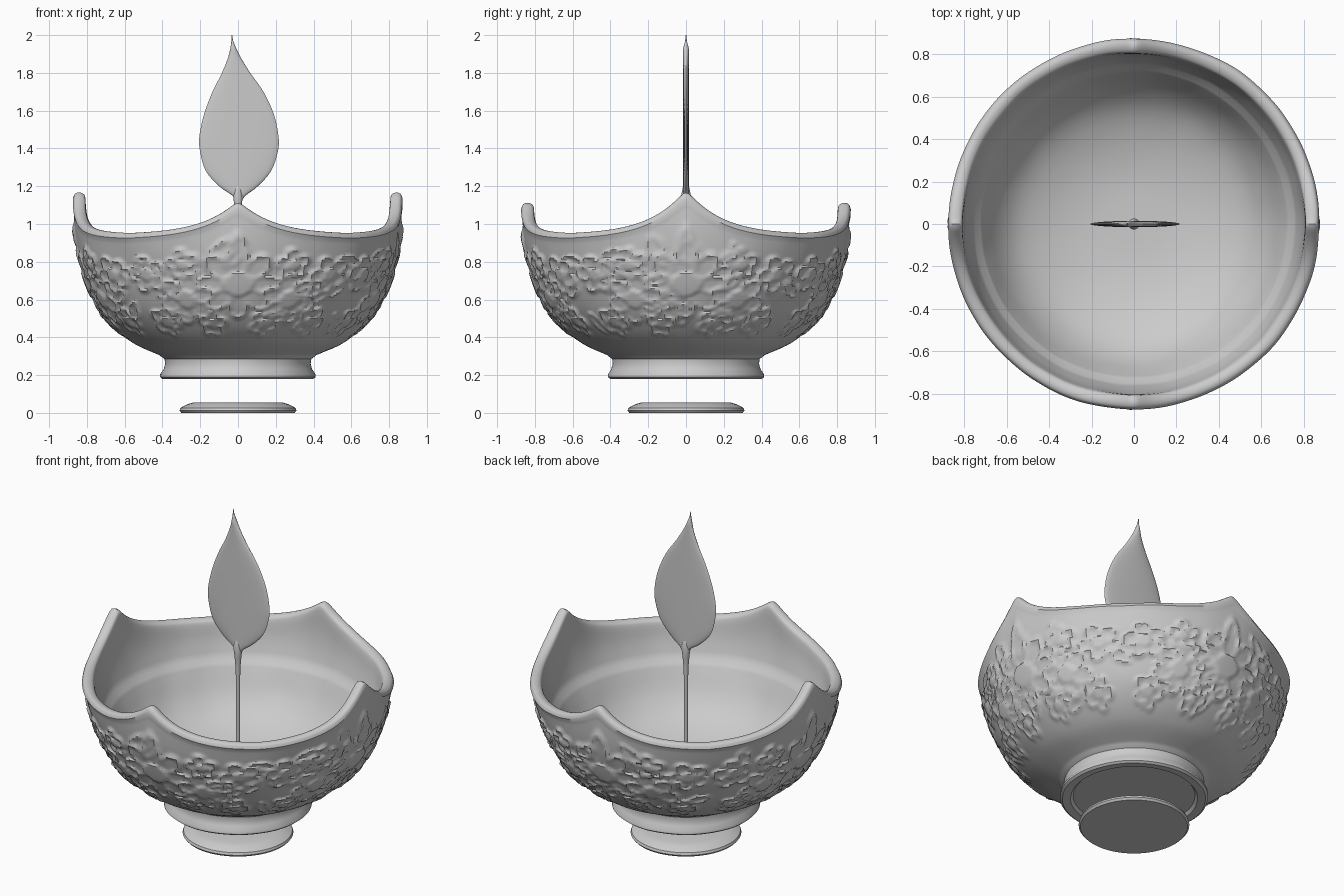
import bpy, bmesh, math, random
from mathutils import Vector, noise

if "Cube" in bpy.data.objects:
    bpy.data.objects.remove(bpy.data.objects["Cube"])

random.seed(4)
PI = math.pi


def smooth_path(pts, n):
    """Catmull-Rom resampling of a 2D/3D point list, n steps per span."""
    p = [Vector(q) for q in pts]
    p = [2 * p[0] - p[1]] + p + [2 * p[-1] - p[-2]]
    out = []
    for i in range(1, len(p) - 2):
        a, b, c, d = p[i - 1:i + 3]
        for k in range(n):
            t = k / n
            out.append(0.5 * (2 * b + (c - a) * t + (2 * a - 5 * b + 4 * c - d) * t * t
                              + (3 * b - a - 3 * c + d) * t ** 3))
    return out + [p[-2]]


def loft(name, rings, angle=40):
    """Skin a list of closed rings and cap both ends."""
    bm = bmesh.new()
    vs = [[bm.verts.new(co) for co in ring] for ring in rings]
    n = len(rings[0])
    for a, b in zip(vs, vs[1:]):
        for i in range(n):
            bm.faces.new((a[i], a[(i + 1) % n], b[(i + 1) % n], b[i]))
    bm.faces.new(vs[0])
    bm.faces.new(vs[-1])
    bmesh.ops.recalc_face_normals(bm, faces=bm.faces)
    me = bpy.data.meshes.new(name)
    bm.to_mesh(me)
    bm.free()
    ob = bpy.data.objects.new(name, me)
    bpy.context.collection.objects.link(ob)
    bpy.ops.object.select_all(action='DESELECT')
    ob.select_set(True)
    bpy.context.view_layer.objects.active = ob
    bpy.ops.object.shade_smooth_by_angle(angle=math.radians(angle))
    return ob


def spin(name, profile, n, shape=lambda r, z, a: (r, z), angle=40):
    """Revolve (r, z) points around z, with an optional per-point reshaping."""
    rings = []
    for r, z in profile:
        ring = []
        for i in range(n):
            a = 2 * PI * i / n
            rr, zz = shape(r, z, a)
            ring.append((rr * math.cos(a), rr * math.sin(a), zz))
        rings.append(ring)
    return loft(name, rings, angle)


# Carved relief: flowers as (angle, height, radius, petals, turn)
flowers = []
for q in range(4):
    c = q * PI / 2
    flowers.append((c, 0.68, 0.21, 8, 0))
    for s in (-1, 1):
        flowers += [(c + s * 0.36, 0.60, 0.15, 6, 0.3 * s),
                    (c + s * 0.36, 0.78, 0.08, 5, 0.8),
                    (c + s * 0.20, 0.47, 0.08, 5, 0.2 * s),
                    (c + s * 0.63, 0.73, 0.11, 5, 0.5 * s),
                    (c + s * 0.58, 0.48, 0.09, 5, 0.1)]
leaves = [(random.uniform(0, 2 * PI), random.uniform(0.44, 0.84),
           random.uniform(0, PI)) for _ in range(60)]


def offset(a, z, c, cz):
    d = (a - c + PI) % (2 * PI) - PI
    return d * 0.78, (z - cz) * 1.2


def relief(a, z):
    h = 0
    for c, cz, R, n, turn in flowers:
        x, y = offset(a, z, c, cz)
        rho = math.hypot(x, y)
        if rho > R * 1.3:
            continue
        phi = math.atan2(y, x) + turn
        edge = R * (0.6 + 0.4 * abs(math.cos(n * phi / 2)))
        h = max(h, math.exp(-((rho - edge) / 0.013) ** 2))
        if rho < edge:
            h = max(h, 0.25 + 0.4 * abs(math.sin(n * phi / 2)) ** 8)
        if rho < R * 0.38:
            h = max(h, 1.0)
    for c, cz, t in leaves:
        x, y = offset(a, z, c, cz)
        u = x * math.cos(t) + y * math.sin(t)
        v = -x * math.sin(t) + y * math.cos(t)
        if abs(u) < 0.075:
            h = max(h, 0.8 * math.exp(-((abs(v) - 0.03 * math.cos(u * 20.9)) / 0.009) ** 2))
    fade = min(1, max(0, (z - 0.37) / 0.05)) * min(1, max(0, (0.90 - z) / 0.05))
    return h * fade


def rim_lift(a):
    """Four pinched peaks; the ones on the x axis are taller."""
    k = round(a / (PI / 2))
    d = abs(a - k * PI / 2) * 0.85
    tall = 0.165 if k % 2 else 0.22
    return tall * math.exp(-(math.hypot(d, 0.02) - 0.02) / 0.18)


def bowl_outside(r, z, a):
    if r > 0.42 and z < 0.9:
        r += 0.016 * relief(a, z) - 0.006
    return bowl_common(r, z, a)


def bowl_common(r, z, a):
    wob = noise.noise(Vector((r * math.cos(a), r * math.sin(a), z)) * 6)
    t = min(1, max(0, (z - 0.76) / 0.18))
    t = t * t * (3 - 2 * t)
    lift = rim_lift(a)
    return r + 0.004 * wob + 0.06 * lift * t * (1 - t) * 4, z + lift * t


# Bowl: foot, outer wall, rim, inner wall with a ledge, floor
foot = [(0.01, 0.20), (0.34, 0.20), (0.355, 0.183), (0.40, 0.18), (0.413, 0.19),
        (0.412, 0.205), (0.395, 0.23), (0.387, 0.26), (0.39, 0.285)]
wall = smooth_path([(0.41, 0.30), (0.57, 0.375), (0.70, 0.49), (0.78, 0.625),
                    (0.835, 0.78), (0.868, 0.90)], 14)
rim = smooth_path([(0.872, 0.92), (0.862, 0.94), (0.84, 0.947), (0.815, 0.938),
                   (0.803, 0.915), (0.785, 0.84), (0.75, 0.74)], 3)
inside = [(0.725, 0.72), (0.715, 0.70)] + smooth_path(
    [(0.705, 0.68), (0.64, 0.56), (0.54, 0.46), (0.38, 0.39), (0.2, 0.355), (0.01, 0.35)], 3)
outer_count = len(foot) + len(wall)
profile = [tuple(p) for p in foot + wall + rim + inside]
outer_set = set(profile[:outer_count])
spin("bowl", profile, 320,
     lambda r, z, a: (bowl_outside if (r, z) in outer_set else bowl_common)(r, z, a))

# Loose base disc under the bowl
spin("base_disc", [(0.01, 0), (0.30, 0), (0.31, 0.012), (0.305, 0.026), (0.27, 0.045),
                   (0.235, 0.055), (0.01, 0.055)], 64)

# Wick, flaring where it meets the flame
spin("wick", [(0.012, 0.34), (0.012, 0.95), (0.014, 1.03), (0.02, 1.10),
              (0.026, 1.15), (0.018, 1.19), (0.006, 1.23)], 16)

# Flame: flat lens sections given as (left, right, z)
flame = smooth_path([(-0.02, 0.02, 1.12), (-0.03, 0.04, 1.15), (-0.10, 0.105, 1.20),
                     (-0.17, 0.175, 1.28), (-0.20, 0.21, 1.38), (-0.205, 0.215, 1.46),
                     (-0.18, 0.19, 1.58), (-0.135, 0.135, 1.70), (-0.085, 0.065, 1.80),
                     (-0.05, 0.01, 1.89), (-0.036, -0.022, 1.96), (-0.035, -0.031, 2.0)], 4)
rings = []
for l, r, z in flame:
    c, w = (l + r) / 2, (r - l) / 2
    th = min(w, 0.015)
    rings.append([(c + w * math.cos(2 * PI * i / 24), th * math.sin(2 * PI * i / 24), z)
                  for i in range(24)])
loft("flame", rings)
